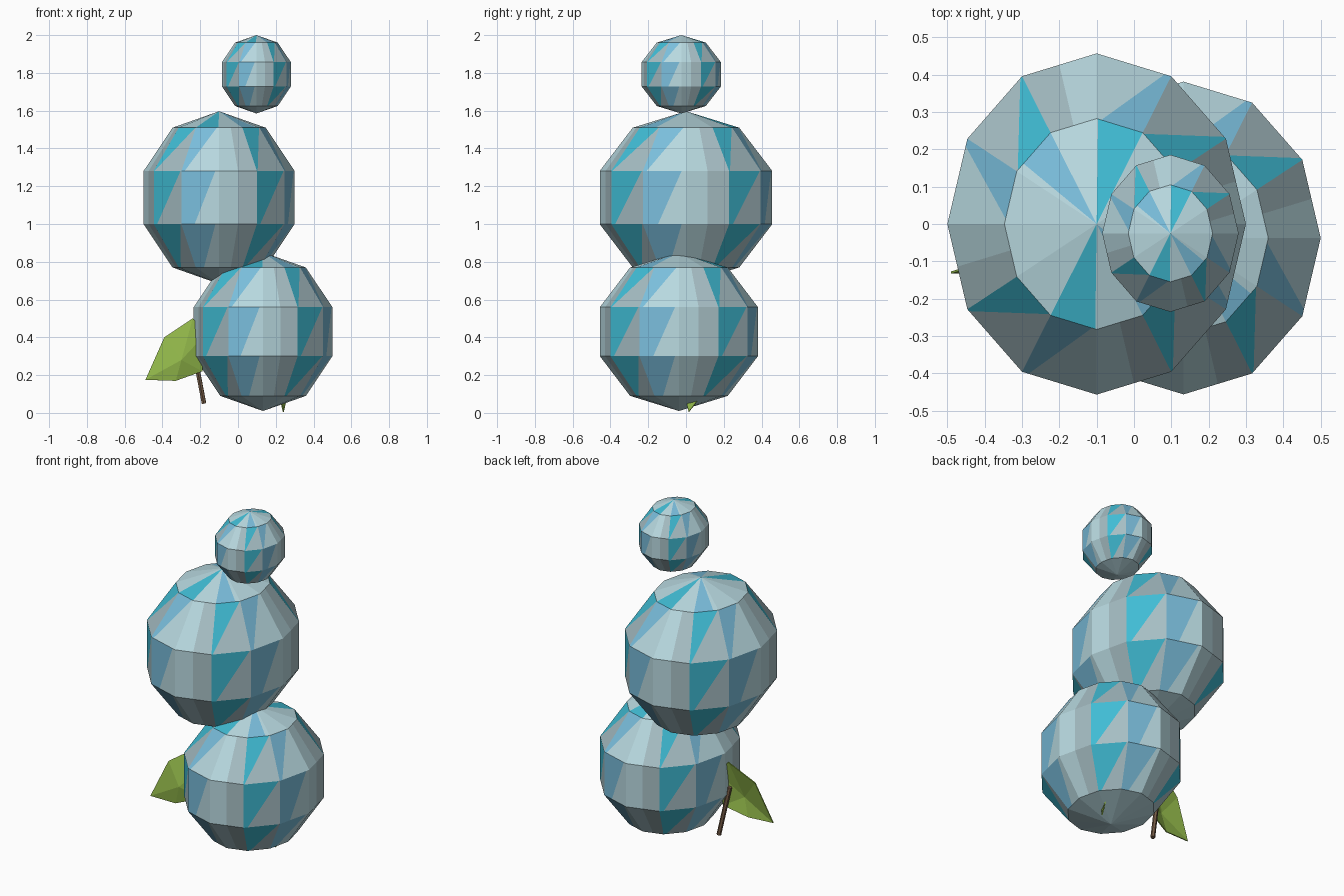
import bpy, bmesh, math
from mathutils import Vector

if "Cube" in bpy.data.objects:
    bpy.data.objects.remove(bpy.data.objects["Cube"])


def material(name, rgb):
    lin = [((c / 255 + 0.055) / 1.055) ** 2.4 for c in rgb]
    m = bpy.data.materials.new(name)
    m.diffuse_color = (*lin, 1)
    m.use_nodes = True
    m.node_tree.nodes["Principled BSDF"].inputs["Base Color"].default_value = m.diffuse_color
    return m


PALE, GREY, TEAL, BLUE = range(4)
berry_mats = [material("pale blue", (184, 217, 224)), material("grey blue", (166, 190, 196)),
              material("teal", (64, 188, 212)), material("sky blue", (122, 190, 220))]
green = material("leaf green", (146, 184, 74))
brown = material("stem brown", (118, 92, 70))

# colours by column: left part, right part, share of the top edge and of the bottom edge
COLUMNS = [(PALE, GREY, 0.5, 0.5), (TEAL, GREY, 0.97, 0.12), (BLUE, PALE, 0.9, 0.35)]
CAP = {2: (TEAL, PALE, 0.97), 4: (BLUE, PALE, 0.8)}


def finish(bm, name, mats):
    me = bpy.data.meshes.new(name)
    bm.to_mesh(me)
    bm.free()
    for m in mats:
        me.materials.append(m)
    ob = bpy.data.objects.new(name, me)
    bpy.context.collection.objects.link(ob)
    return ob


def berry(name, centre, size):
    """12-sided, 5-band ball whose faces are cut into coloured wedges."""
    bm = bmesh.new()

    def point(ring, seg):
        t, a = math.radians(36 * ring), math.radians(30 * seg)
        unit = (math.sin(t) * math.cos(a), math.sin(t) * math.sin(a), math.cos(t))
        return Vector([c + s * u for c, s, u in zip(centre, size, unit)])

    def face(pts, mat):
        bm.faces.new([bm.verts.new(p) for p in pts]).material_index = mat

    for seg in range(12):
        # side bands
        left, right, top, low = COLUMNS[seg % 3]
        for ring in (1, 2, 3):
            a, b = point(ring, seg), point(ring, seg + 1)
            d, c = point(ring + 1, seg), point(ring + 1, seg + 1)
            s = low if ring > 1 or left == PALE else low * 0.25
            p, q = a.lerp(b, top), d.lerp(c, s)
            face((a, d, q, p), left)
            face((p, q, c, b), right)
        # top and bottom caps
        left, right, share = CAP.get(seg % 6, (PALE, PALE, 0.5))
        a, b, pole = point(1, seg), point(1, seg + 1), point(0, 0)
        p = a.lerp(b, share)
        face((pole, a, p), left)
        face((pole, p, b), right)
        face((point(5, 0), point(4, seg + 1), point(4, seg)), PALE)
    bmesh.ops.remove_doubles(bm, verts=bm.verts, dist=0.0005)
    finish(bm, name, berry_mats)


berry("lower_berry", (0.1325, -0.0375, 0.43), (0.386, 0.44, 0.42))
berry("middle_berry", (-0.1, 0.0, 1.14), (0.42, 0.48, 0.457))
berry("top_berry", (0.0975, -0.025, 1.7925), (0.192, 0.221, 0.2075))


def leaf(name, rim, middle):
    """Fan of flat facets around a raised middle point."""
    bm = bmesh.new()
    m = bm.verts.new(middle)
    vs = [bm.verts.new(p) for p in rim]
    for i, v in enumerate(vs):
        bm.faces.new((m, v, vs[(i + 1) % len(vs)]))
    ob = finish(bm, name, [green])
    mod = ob.modifiers.new("thickness", "SOLIDIFY")
    mod.thickness = 0.006
    mod.offset = 0


leaf("side_leaf", [(-0.49, -0.13, 0.175), (-0.33, -0.12, 0.17), (-0.19, -0.08, 0.22),
                   (-0.17, -0.06, 0.42), (-0.24, -0.06, 0.5), (-0.39, -0.10, 0.4)],
     (-0.30, -0.13, 0.28))
leaf("under_leaf", [(0.24, 0.015, 0.005), (0.225, 0.0, 0.07), (0.21, 0.01, 0.25),
                    (0.255, 0.065, 0.07)], (0.235, 0.035, 0.09))

# stem between two points
a, b = Vector((-0.18, -0.055, 0.05)), Vector((-0.235, -0.08, 0.34))
bpy.ops.mesh.primitive_cone_add(vertices=6, radius1=0.013, radius2=0.013, depth=(b - a).length,
                                location=(a + b) / 2,
                                rotation=(b - a).to_track_quat("Z", "Y").to_euler())
stem = bpy.context.object
stem.name = "stem"
stem.data.materials.append(brown)
